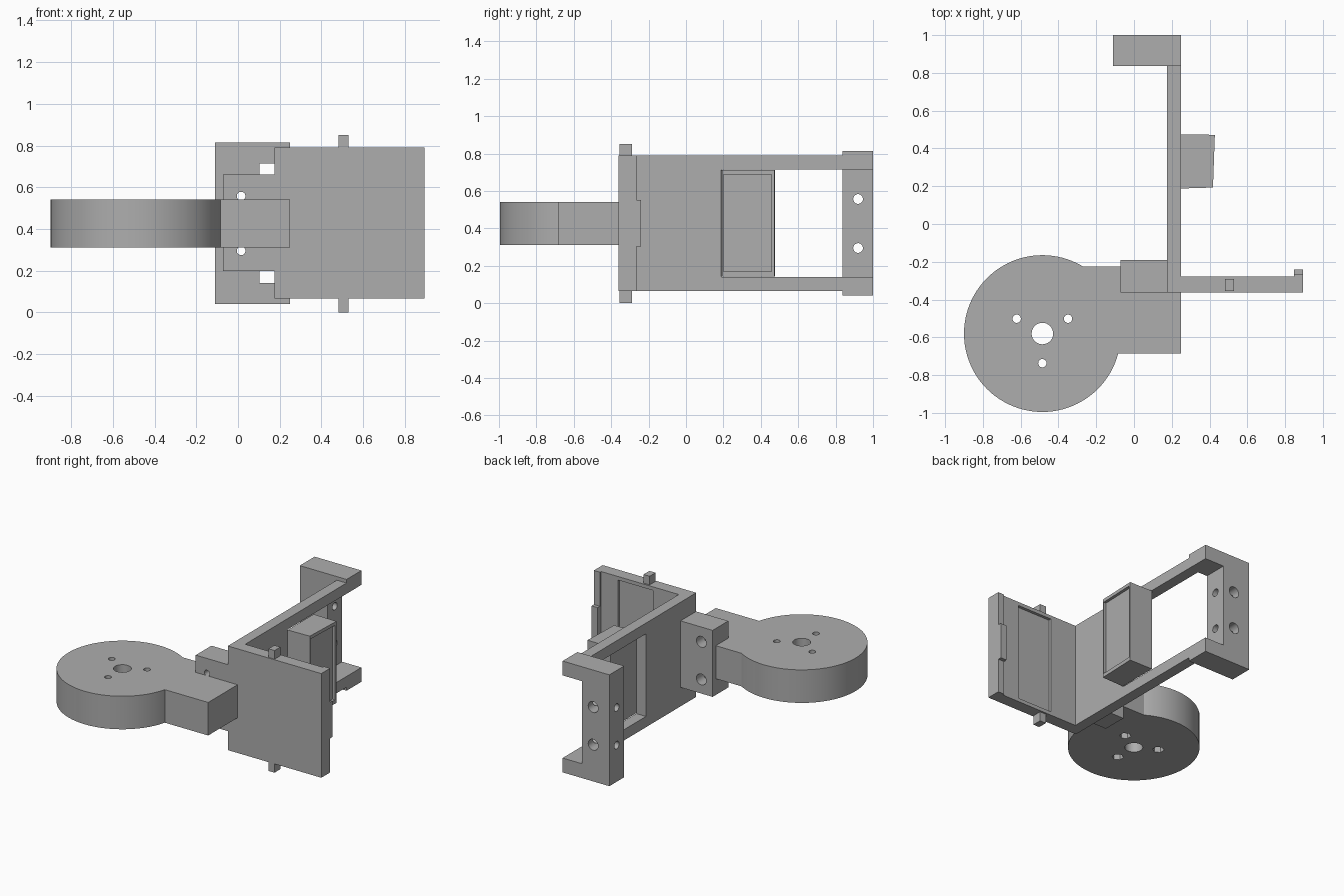
import bpy, bmesh, math
from mathutils import Matrix, Vector

if "Cube" in bpy.data.objects:
    bpy.data.objects.remove(bpy.data.objects["Cube"], do_unlink=True)

grey = bpy.data.materials.new("plain_grey")
grey.use_nodes = True
GREY = (0.42, 0.42, 0.42, 1)
grey.diffuse_color = GREY
grey.node_tree.nodes["Principled BSDF"].inputs["Base Color"].default_value = GREY


def add(name, bm):
    mesh = bpy.data.meshes.new(name)
    bmesh.ops.recalc_face_normals(bm, faces=bm.faces)
    bm.to_mesh(mesh)
    bm.free()
    mesh.materials.append(grey)
    obj = bpy.data.objects.new(name, mesh)
    bpy.context.collection.objects.link(obj)
    return obj


def box(name, x, y, z):
    """Box from (min, max) pairs along each axis."""
    bm = bmesh.new()
    bmesh.ops.create_cube(bm, size=1)
    for v in bm.verts:
        v.co = Vector([(a + b) / 2 + c * (b - a) for (a, b), c in zip((x, y, z), v.co)])
    return add(name, bm)


def prism(name, points, z):
    """Flat outline extruded between two heights."""
    bm = bmesh.new()
    face = bm.faces.new([bm.verts.new((px, py, z[0])) for px, py in points])
    top = bmesh.ops.extrude_face_region(bm, geom=[face])["geom"]
    moved = [g for g in top if isinstance(g, bmesh.types.BMVert)]
    bmesh.ops.translate(bm, vec=(0, 0, z[1] - z[0]), verts=moved)
    return add(name, bm)


def rod(name, centre, radius, length, axis="Z", sides=32):
    bm = bmesh.new()
    turn = {"Z": Matrix(), "Y": Matrix.Rotation(math.pi / 2, 4, "X"),
            "X": Matrix.Rotation(math.pi / 2, 4, "Y")}[axis]
    bmesh.ops.create_cone(bm, cap_ends=True, segments=sides, radius1=radius,
                          radius2=radius, depth=length,
                          matrix=Matrix.Translation(centre) @ turn)
    return add(name, bm)


def combine(target, others, operation="DIFFERENCE"):
    """Cut or fuse the other solids, then drop them."""
    bpy.context.view_layer.objects.active = target
    for other in others:
        mod = target.modifiers.new("solid", "BOOLEAN")
        mod.operation, mod.solver, mod.object = operation, "EXACT", other
        bpy.ops.object.modifier_apply(modifier=mod.name)
        bpy.data.objects.remove(other, do_unlink=True)


def smooth(obj):
    bpy.ops.object.select_all(action="DESELECT")
    obj.select_set(True)
    bpy.context.view_layer.objects.active = obj
    bpy.ops.object.shade_smooth_by_angle(angle=math.radians(30))


PLATE_Z = (0.065, 0.79)
WINDOW_Z = (0.14, 0.715)
ARM_Z = (0.31, 0.54)
HOLE_X, HOLE_ZS = 0.015, (0.295, 0.557)

# Round motor seat with its arm
cx, cy = -0.485, -0.58
seat = rod("motor_seat", (cx, cy, sum(ARM_Z) / 2), 0.415, 0.23, sides=96)
arm = prism("arm", [(cx, -0.685), (0.25, -0.685), (0.25, -0.36),
                    (-0.06, -0.36), (-0.06, -0.225), (cx, -0.225)], ARM_Z)
combine(seat, [arm], "UNION")
cutters = [rod("centre_hole", (cx, cy, 0.4), 0.057, 1)]
for degrees in (30, 150, 270):
    a = math.radians(degrees)
    spot = (cx + 0.157 * math.cos(a), cy + 0.157 * math.sin(a))
    cutters.append(rod("screw_hole", (*spot, 0.4), 0.022, 1))
    cutters.append(rod("nut_pocket", (*spot, ARM_Z[0]), 0.037, 0.2, sides=6))
combine(seat, cutters)
smooth(seat)

# Clamp block behind the arm, with stepped bolt holes
clamp = box("clamp_block", (-0.072, 0.18), (-0.362, -0.19), (0.197, 0.66))
combine(clamp, [c for z in HOLE_ZS for c in (
    rod("bolt_hole", (HOLE_X, -0.3, z), 0.021, 0.6, "Y"),
    rod("bolt_recess", (HOLE_X, -0.19, z), 0.038, 0.16, "Y"))])
smooth(clamp)

# Long side plate with a tall window
side = box("side_plate", (0.175, 0.25), (-0.362, 0.85), PLATE_Z)
combine(side, [box("window", (0, 0.5), (0.19, 0.9), WINDOW_Z)])

# Back bracket: post with two short arms reaching the side plate
post = box("back_bracket", (-0.11, 0.25), (0.837, 1.0), (0.04, 0.815))
cutters = [box("bracket_gap", (0.102, 0.5), (0.7, 1.2), WINDOW_Z)]
for z in HOLE_ZS:
    cutters += [rod("bolt_hole", (HOLE_X, 0.92, z), 0.021, 0.6, "Y"),
                rod("bolt_recess", (HOLE_X, 1.0, z), 0.038, 0.16, "Y"),
                rod("cross_hole", (0, 0.92, z), 0.026, 0.6, "X")]
combine(post, cutters)
smooth(post)

# Front plate with a shallow panel on its back
front = box("front_plate", (0.175, 0.895), (-0.362, -0.278), PLATE_Z)
combine(front, [box("panel", (0.45, 0.72), (-0.298, -0.2), (0.09, 0.765))])

# Lip, catch and pivot pegs on the front plate
box("end_lip", (0.848, 0.895), (-0.3, -0.265), PLATE_Z)
box("end_catch", (0.848, 0.895), (-0.3, -0.24), (0.302, 0.553))
for name, z in (("top_peg", (0.78, 0.85)), ("bottom_peg", (0, 0.075))):
    box(name, (0.483, 0.53), (-0.355, -0.29), z)

# Slightly wedge-shaped housing beside the window, with a sunken face
housing = prism("housing", [(0.25, 0.188), (0.418, 0.193), (0.428, 0.472), (0.25, 0.475)],
                (0.143, 0.711))
combine(housing, [prism("sunken_face", [(0.399, 0.2), (0.5, 0.2), (0.5, 0.458), (0.407, 0.458)],
                        (0.169, 0.688))])
